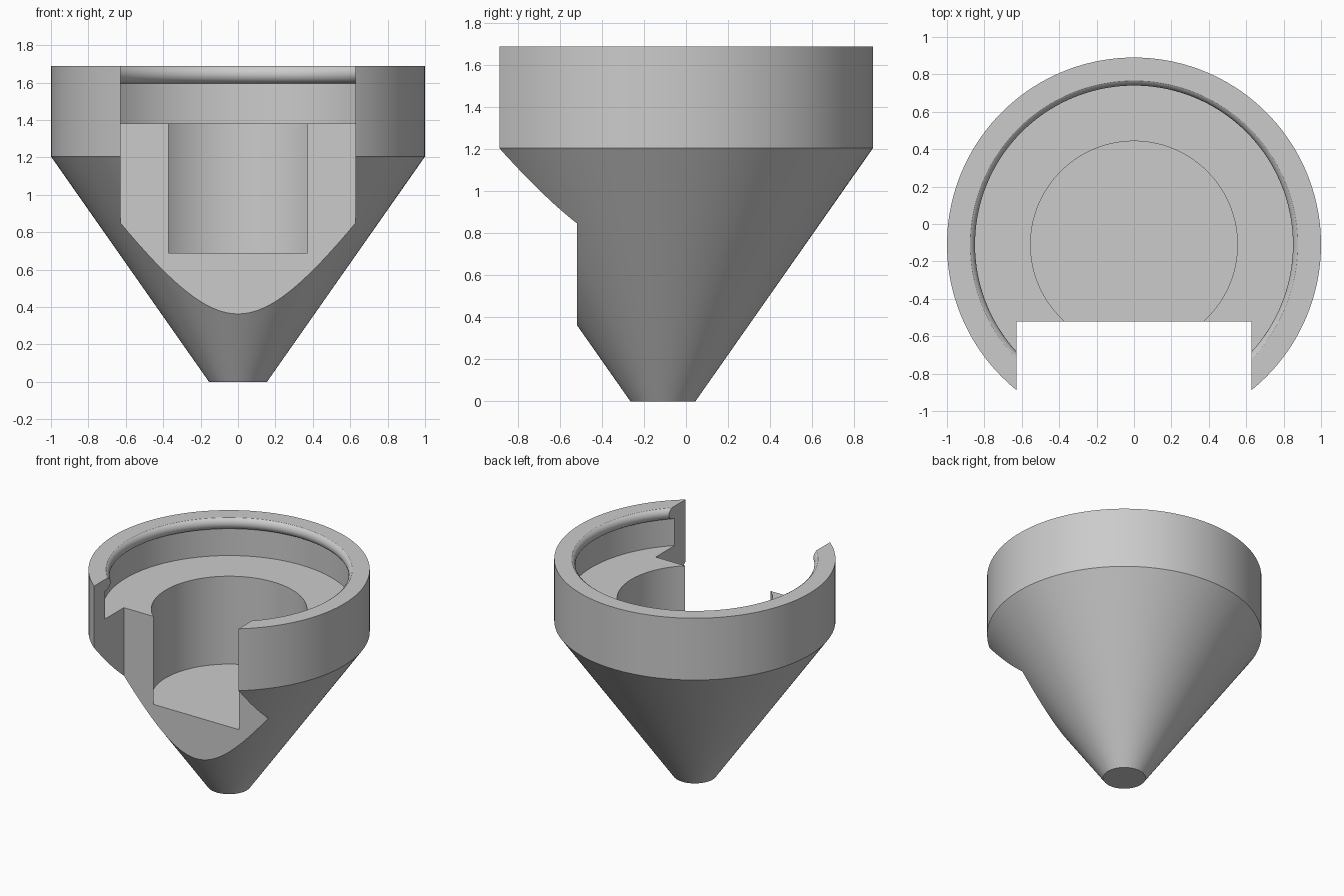
import bpy
import bmesh
from math import cos, sin, pi, radians

cube = bpy.data.objects.get("Cube")
if cube:
    bpy.data.objects.remove(cube, do_unlink=True)

AXIS_Y = -0.11   # centre line of the round body
SEGMENTS = 144

grey = bpy.data.materials.new("plain grey")
grey.use_nodes = True
grey.diffuse_color = (0.6, 0.6, 0.6, 1)
grey.node_tree.nodes["Principled BSDF"].inputs["Base Color"].default_value = (0.6, 0.6, 0.6, 1)


def add_object(name, bm):
    bmesh.ops.recalc_face_normals(bm, faces=bm.faces)
    mesh = bpy.data.meshes.new(name)
    bm.to_mesh(mesh)
    bm.free()
    mesh.materials.append(grey)
    obj = bpy.data.objects.new(name, mesh)
    bpy.context.collection.objects.link(obj)
    return obj


def lathe(name, profile):
    """Revolve (radius, z) points; the open ends become flat discs."""
    bm = bmesh.new()
    rings = []
    for r, z in profile:
        rings.append([bm.verts.new((r * cos(2 * pi * i / SEGMENTS),
                                    AXIS_Y + r * sin(2 * pi * i / SEGMENTS), z))
                      for i in range(SEGMENTS)])
    for low, high in zip(rings, rings[1:]):
        for i in range(SEGMENTS):
            j = (i + 1) % SEGMENTS
            bm.faces.new((low[i], low[j], high[j], high[i]))
    bm.faces.new(rings[0])
    bm.faces.new(rings[-1])
    return add_object(name, bm)


# Round snap bead inside the rim, from the top edge down to the recess wall
bead = []
for i in range(13):
    a = radians(118 + (270 - 118) * i / 12)
    bead.append((0.9 + 0.05 * cos(a), 1.646 + 0.05 * sin(a)))
bead[0] = (bead[0][0], 1.69)

# Cone, outer rim, bead, recess and central pocket in one profile
body = lathe("funnel_body",
             [(0.155, 0), (1, 1.205), (1, 1.69)] + bead
             + [(0.9, 1.38), (0.553, 1.38), (0.553, 0.69)])

# Front slot cut through the whole height
bm = bmesh.new()
bmesh.ops.create_cube(bm, size=1)
bmesh.ops.scale(bm, vec=(1.254, 1, 3), verts=bm.verts)
bmesh.ops.translate(bm, vec=(0, -1.02, 0.9), verts=bm.verts)
cutter = add_object("slot_cutter", bm)
cutter.hide_render = True

slot = body.modifiers.new("front_slot", "BOOLEAN")
slot.operation = "DIFFERENCE"
slot.solver = "EXACT"
slot.object = cutter

for o in bpy.context.selected_objects:
    o.select_set(False)
body.select_set(True)
bpy.context.view_layer.objects.active = body
bpy.ops.object.modifier_apply(modifier=slot.name)
bpy.data.objects.remove(cutter, do_unlink=True)
bpy.ops.object.shade_smooth_by_angle(angle=radians(24))
